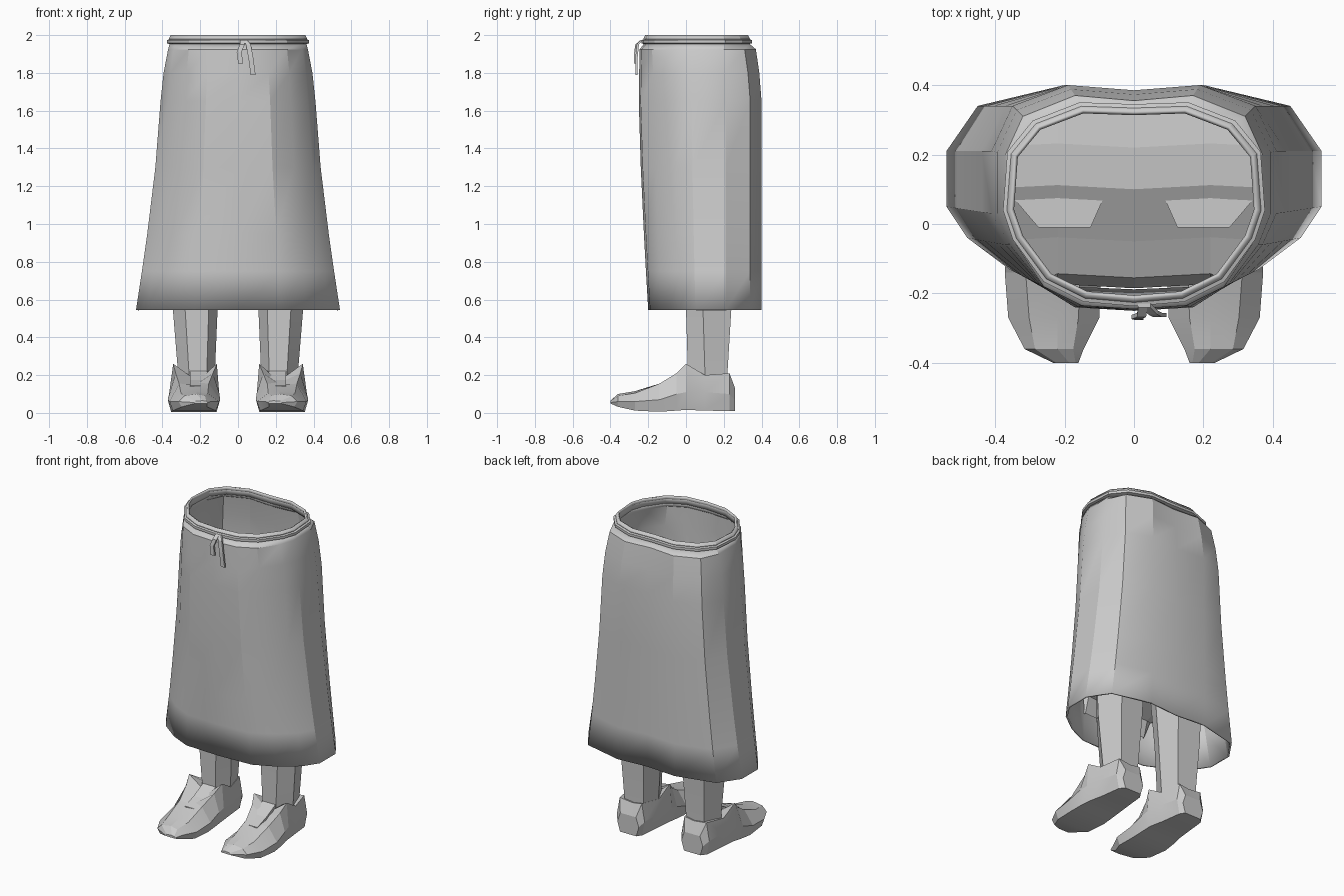
import bpy, bmesh, math

if "Cube" in bpy.data.objects:
    bpy.data.objects.remove(bpy.data.objects["Cube"])

grey = bpy.data.materials.new("cloth_grey")
grey.diffuse_color = (0.6, 0.6, 0.6, 1)
grey.use_nodes = True
grey.node_tree.nodes["Principled BSDF"].inputs["Base Color"].default_value = grey.diffuse_color


def loft(name, rings, caps=True, thick=0.0, angle=25):
    """Skin a list of equal-length closed rings of points."""
    bm = bmesh.new()
    rows = [[bm.verts.new(p) for p in r] for r in rings]
    n = len(rows[0])
    for a, b in zip(rows, rows[1:]):
        for i in range(n):
            j = (i + 1) % n
            bm.faces.new((a[i], a[j], b[j], b[i]))
    if caps:
        bm.faces.new(rows[0][::-1])
        bm.faces.new(rows[-1])
    bmesh.ops.recalc_face_normals(bm, faces=bm.faces)
    me = bpy.data.meshes.new(name)
    bm.to_mesh(me)
    bm.free()
    me.materials.append(grey)
    ob = bpy.data.objects.new(name, me)
    bpy.context.collection.objects.link(ob)
    if thick:
        m = ob.modifiers.new("thickness", 'SOLIDIFY')
        m.thickness, m.offset = thick, -1
    bpy.ops.object.select_all(action='DESELECT')
    bpy.context.view_layer.objects.active = ob
    ob.select_set(True)
    if angle:
        bpy.ops.object.shade_smooth_by_angle(angle=math.radians(angle))
    return ob


def full(half, z):
    """Mirror a half outline (front centre to back centre) into a ring."""
    pts = half + [(-x, y) for x, y in half[-2:0:-1]]
    return [(x, y, z) for x, y in pts]


def mix(a, b, t):
    return [(p[0] + (q[0] - p[0]) * t, p[1] + (q[1] - p[1]) * t) for p, q in zip(a, b)]


def grow(half, d):
    """Scale an outline about its middle by roughly d."""
    return [(x * (1 + d / .36), .05 + (y - .05) * (1 + d / .28)) for x, y in half]


# Skirt outlines at hem, hip, below the waist and waist
hem = [(0, -.2), (.23, -.19), (.36, -.13), (.48, -.04), (.54, .05), (.54, .21), (.45, .34), (.2, .4), (0, .385)]
hip = [(0, -.25), (.17, -.24), (.28, -.17), (.37, -.06), (.41, .03), (.41, .21), (.35, .34), (.19, .4), (0, .385)]
low = [(0, -.245), (.15, -.235), (.26, -.18), (.34, -.06), (.37, .03), (.37, .2), (.32, .31), (.17, .37), (0, .355)]
waist = [(0, -.222), (.14, -.21), (.25, -.155), (.335, -.04), (.362, .04), (.35, .2), (.28, .285), (.15, .335), (0, .33)]

# Skirt
rings = []
for z in (.545, .75, .95, 1.3, 1.65):
    t = (1.65 - z) / 1.105
    rings.append(full(mix(hip, hem, t ** 1.35), z))
rings += [full(mix(hip, low, .4), 1.8), full(low, 1.925), full(waist, 1.955)]
loft("skirt", rings, caps=False, thick=.012)

# Waistband and the cord around it
loft("waistband", [full(waist, 1.95), full(grow(waist, .004), 1.98), full(grow(waist, -.006), 2.0)],
     caps=False, thick=.012)
loft("waist_cord", [full(grow(waist, d), z) for d, z in
                    ((0, 1.953), (.015, 1.957), (.015, 1.973), (0, 1.978))], caps=False)

# Hanging cord ends
def tail(name, path, w):
    loft(name, [[(x + sx * w, y + sy * .006, z) for sx, sy in ((-1, -1), (1, -1), (1, 1), (-1, 1))]
                for x, y, z in path], angle=0)

tail("short_cord_end", [(.025, -.235, 1.975), (.022, -.262, 1.95), (.006, -.268, 1.91), (.014, -.27, 1.85)], .013)
tail("long_cord_end", [(.035, -.235, 1.975), (.055, -.255, 1.95), (.068, -.262, 1.88), (.08, -.262, 1.79)], .013)

# Inner seat that closes the inside of the skirt above the legs
def seat_row(y, z, w):
    return [(-w, y, z), (-.22, y + .012, z), (0, y, z), (.22, y + .012, z), (w, y, z)]

rows = [seat_row(.365, .95, .30), seat_row(.22, .96, .46), seat_row(.1, .95, .46),
        seat_row(-.05, .87, .40), seat_row(-.155, .82, .25), seat_row(-.185, .72, .22)]
bm = bmesh.new()
vs = [[bm.verts.new(p) for p in r] for r in rows]
for a, b in zip(vs, vs[1:]):
    for i in range(4):
        bm.faces.new((a[i], b[i], b[i + 1], a[i + 1]))
me = bpy.data.meshes.new("inner_seat")
bm.to_mesh(me)
bm.free()
me.materials.append(grey)
bpy.context.collection.objects.link(bpy.data.objects.new("inner_seat", me))

# Legs and shoes
leg_top = [(.13, .255), (.29, .26), (.352, .08), (.275, -.01), (.125, -.01), (.085, .08)]
leg_hem = [(.135, .235), (.295, .24), (.345, .09), (.28, 0), (.155, 0), (.108, .09)]
leg_low = [(.15, .215), (.28, .22), (.318, .1), (.26, .01), (.165, .01), (.122, .1)]

# Shoe stations: y, inner x, outer x, sole z, middle z, rim z, centre z, rim inset
shoe = [(.26, .15, .30, .01, .07, .13, .13, .02),
        (.23, .13, .325, .01, .10, .21, .20, .02),
        (.10, .115, .34, .012, .11, .20, .17, .005),
        (.00, .10, .355, .016, .11, .26, .17, .012),
        (-.05, .098, .365, .012, .10, .21, .16, .035),
        (-.14, .095, .372, .006, .07, .155, .15, .06),
        (-.27, .10, .362, .012, .06, .105, .115, .06),
        (-.36, .145, .315, .032, .06, .09, .10, .03),
        (-.40, .16, .232, .05, .055, .062, .065, .008)]

for side, s in (("right", 1), ("left", -1)):
    loft(side + "_leg", [[(s * x, y, z) for x, y in o] for o, z in
                         ((leg_low, .14), (leg_low, .22), (leg_hem, .55), (leg_top, .93))], angle=20)
    rings = []
    for y, a, b, z0, z1, z2, zc, d in shoe:
        c = (a + b) / 2 - .01
        e = .018 if y > -.38 else .004
        sec = [(a + e, z0), (a, z1), (a + d, z2), (c, zc), (b - d, z2), (b, z1), (b - e, z0)]
        rings.append([(s * x, y, z) for x, z in sec])
    loft(side + "_shoe", rings, angle=15)
    # Instep between the shoe sides
    loft(side + "_instep", [[(s * x, y, z) for x, z in ((.165, .1), (.165, zt), (.255, zt), (.255, .1))]
                            for y, zt in ((.04, .24), (0, .215), (-.08, .175), (-.17, .145))], angle=0)
